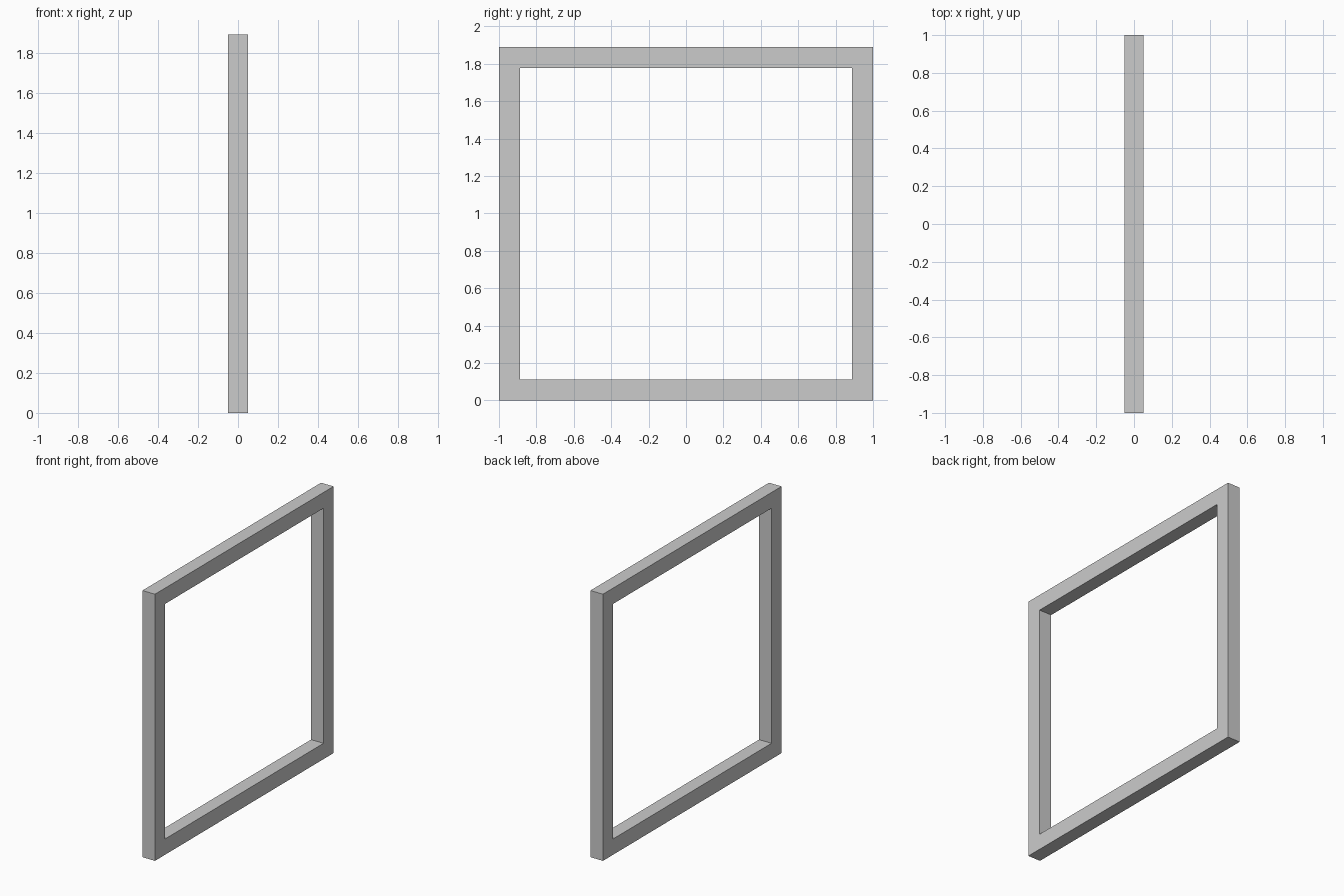
import bpy, bmesh

if "Cube" in bpy.data.objects:
    bpy.data.objects.remove(bpy.data.objects["Cube"])

HALF_W, HEIGHT, BAR, HALF_D = 1.0, 1.89, 0.112, 0.049


def rectangle(bm, inset):
    """Corner vertices of a rectangle in the y-z plane, on the back face of the frame."""
    y, z0, z1 = HALF_W - inset, inset, HEIGHT - inset
    return [bm.verts.new((-HALF_D, a, b))
            for a, b in ((-y, z0), (y, z0), (y, z1), (-y, z1))]


# Square frame: mitred ring of four faces, extruded through its depth
bm = bmesh.new()
outer, inner = rectangle(bm, 0), rectangle(bm, BAR)
ring = []
for i in range(4):
    j = (i + 1) % 4
    ring.append(bm.faces.new((outer[i], outer[j], inner[j], inner[i])))
ext = bmesh.ops.extrude_face_region(bm, geom=ring, use_keep_orig=True)
moved = [g for g in ext["geom"] if isinstance(g, bmesh.types.BMVert)]
bmesh.ops.translate(bm, verts=moved, vec=(2 * HALF_D, 0, 0))
bmesh.ops.recalc_face_normals(bm, faces=bm.faces[:])

mesh = bpy.data.meshes.new("frame")
bm.to_mesh(mesh)
bm.free()
bpy.context.collection.objects.link(bpy.data.objects.new("frame", mesh))
